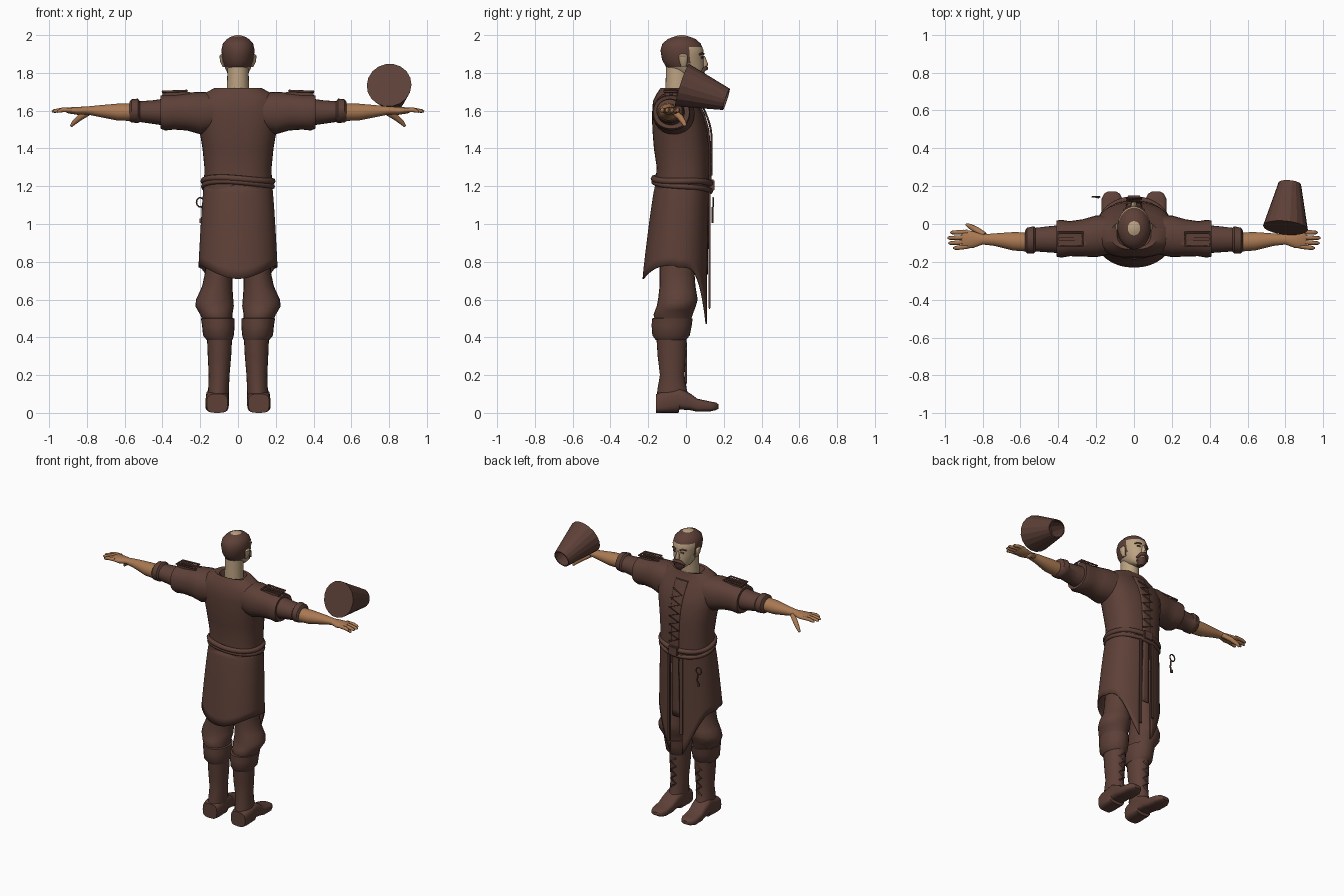
import bpy, bmesh, math
from mathutils import Vector

if "Cube" in bpy.data.objects:
    bpy.data.objects.remove(bpy.data.objects["Cube"])


def material(name, rgb):
    m = bpy.data.materials.new(name)
    m.use_nodes = True
    m.diffuse_color = (*rgb, 1)
    m.node_tree.nodes["Principled BSDF"].inputs["Base Color"].default_value = (*rgb, 1)
    return m


BROWN = material("dark brown", (0.109, 0.051, 0.038))
TAN = material("pale skin", (0.50, 0.36, 0.22))
SKIN = material("tanned skin", (0.40, 0.19, 0.085))


def finish(name, bm, mats, angle=40):
    bmesh.ops.recalc_face_normals(bm, faces=bm.faces)
    me = bpy.data.meshes.new(name)
    bm.to_mesh(me)
    bm.free()
    for m in mats:
        me.materials.append(m)
    ob = bpy.data.objects.new(name, me)
    bpy.context.collection.objects.link(ob)
    bpy.ops.object.select_all(action="DESELECT")
    ob.select_set(True)
    bpy.context.view_layer.objects.active = ob
    bpy.ops.object.shade_smooth_by_angle(angle=math.radians(angle))
    return ob


def loft(name, axis, rows, mat, side=1, power=1.0, n=24, rule=None, steps=1):
    """Rows are (position, u low, u high, v low, v high) along the axis."""
    if steps > 1:
        rows = [tuple(p + (q - p) * k / steps for p, q in zip(a, b))
                for a, b in zip(rows, rows[1:]) for k in range(steps)] + [rows[-1]]
    bm = bmesh.new()
    rings = []
    for t, u0, u1, v0, v1 in rows:
        ring = []
        for i in range(n):
            a = math.tau * i / n
            c, s = math.cos(a), math.sin(a)
            u = (u0 + u1) / 2 + (u1 - u0) / 2 * math.copysign(abs(c) ** power, c)
            v = (v0 + v1) / 2 + (v1 - v0) / 2 * math.copysign(abs(s) ** power, s)
            x, y, z = {"z": (u, v, t), "x": (t, u, v), "y": (u, t, v)}[axis]
            ring.append(bm.verts.new((x * side, y, z)))
        rings.append(ring)
    for a, b in zip(rings, rings[1:]):
        for i in range(n):
            j = (i + 1) % n
            bm.faces.new((a[i], a[j], b[j], b[i]))
    bm.faces.new(rings[0])
    bm.faces.new(rings[-1])
    mats = mat if isinstance(mat, list) else [mat]
    if rule:
        for f in bm.faces:
            f.material_index = rule(f.calc_center_median())
    return finish(name, bm, mats)


def tube(name, points, radius, mat, tips=None, closed=False):
    cu = bpy.data.curves.new(name, "CURVE")
    cu.dimensions = "3D"
    cu.bevel_depth = radius
    cu.bevel_resolution = 2
    cu.use_fill_caps = True
    sp = cu.splines.new("POLY")
    sp.points.add(len(points) - 1)
    for i, p in enumerate(points):
        sp.points[i].co = (*p, 1)
        sp.points[i].radius = tips[i] if tips else 1
    sp.use_cyclic_u = closed
    cu.materials.append(mat)
    ob = bpy.data.objects.new(name, cu)
    bpy.context.collection.objects.link(ob)
    return ob


def box(name, lo, hi, mat, bevel=0.004):
    bm = bmesh.new()
    bmesh.ops.create_cube(bm, size=1)
    for v in bm.verts:
        v.co = Vector([(a + b) / 2 + c * (b - a) for a, b, c in zip(lo, hi, v.co)])
    bmesh.ops.bevel(bm, geom=bm.edges[:], offset=bevel, segments=2, affect="EDGES")
    return finish(name, bm, [mat])


# Head with hair coloured by height and depth
def hair_rule(c):
    if c.z > 1.992 and abs(c.x) < 0.03:
        return 1
    return 0 if c.z > 1.935 or (c.z > 1.835 and c.y < 0.015) else 1


loft("head", "z", [(1.765, -.025, .025, .03, .075), (1.785, -.05, .05, -.03, .09),
                   (1.83, -.07, .07, -.105, .096), (1.87, -.082, .082, -.127, .093),
                   (1.92, -.088, .088, -.135, .093), (1.955, -.08, .08, -.125, .078),
                   (1.98, -.058, .058, -.095, .05), (1.993, -.033, .033, -.06, .015),
                   (2.0, -.012, .012, -.035, -.01)], [BROWN, TAN], n=36, rule=hair_rule, steps=2)
loft("neck", "z", [(1.64, -.065, .065, -.11, .02), (1.74, -.058, .058, -.108, .02),
                   (1.86, -.055, .055, -.105, .03)], TAN)
loft("nose", "z", [(1.835, -.014, .014, .07, .112), (1.845, -.017, .017, .07, .118),
                   (1.89, -.008, .008, .07, .1)], TAN, n=12)
loft("goatee", "z", [(1.755, -.015, .015, .04, .085), (1.78, -.038, .038, .04, .1),
                     (1.803, -.034, .034, .05, .102)], BROWN, n=16)
tube("moustache", [(-.045, .078, 1.795), (-.025, .098, 1.82), (0, .107, 1.825),
                   (.025, .098, 1.82), (.045, .078, 1.795)], .011, BROWN, [.5, 1, 1, 1, .5])
for s, tag in ((1, "left"), (-1, "right")):
    loft(tag + "_ear", "z", [(1.83, .065, .08, -.025, 0), (1.86, .07, .095, -.035, .008),
                             (1.89, .07, .098, -.04, .008), (1.9, .075, .09, -.03, 0)], TAN, s, n=12)
    tube(tag + "_eyebrow", [(s * .015, .094, 1.9), (s * .035, .086, 1.905), (s * .055, .072, 1.898)],
         .005, BROWN)
    tube(tag + "_eye", [(s * .022, .09, 1.882), (s * .042, .081, 1.882)], .005, BROWN)

# Tunic body
loft("tunic_body", "z", [(1.18, -.18, .18, -.165, .125), (1.3, -.178, .178, -.155, .123),
                         (1.4, -.188, .188, -.17, .122), (1.5, -.205, .205, -.178, .113),
                         (1.58, -.22, .22, -.18, .09), (1.65, -.215, .215, -.175, .055),
                         (1.69, -.18, .18, -.155, .03), (1.72, -.125, .125, -.135, .022),
                         (1.715, -.09, .09, -.125, .016), (1.67, -.065, .065, -.11, .01)],
     BROWN, n=40, power=.85)

# Coat skirt with a pointed hem either side of the front opening
bm = bmesh.new()
N, ROWS, columns = 72, 10, []
for i in range(N):
    a = math.tau * (i + .5) / N
    c, s = math.cos(a), math.sin(a)
    if s < 0:
        hem = .78 - .07 * (-s) ** 3
    else:
        hem = .77 - .33 * s ** 4
    if s > 0 and abs(c) < .16:
        hem = .73
    col = []
    for k in range(ROWS + 1):
        z = 1.22 + (hem - 1.22) * k / ROWS
        t = (1.22 - z) / .5
        wide = .178 + .034 * min(t, 1) ** .7
        back = -.16 - .07 * min(t, 1) ** .8
        front = .125 - .01 * min(t, 1)
        y = (front + back) / 2 + (front - back) / 2 * math.copysign(abs(s) ** .85, s)
        col.append(bm.verts.new((wide * c, y, z)))
    columns.append(col)
for i in range(N):
    a, b = columns[i], columns[(i + 1) % N]
    if abs(a[-1].co.z - b[-1].co.z) > .15:
        continue
    for k in range(ROWS):
        bm.faces.new((a[k], b[k], b[k + 1], a[k + 1]))
skirt = finish("coat_skirt", bm, [BROWN])
skirt.modifiers.new("cloth thickness", "SOLIDIFY").thickness = .008

# Belts, tilted down to the front
for name, lift, r, tilt in (("upper_belt", 1.225, .017, .09), ("lower_belt", 1.195, .014, .16)):
    pts = []
    for i in range(48):
        a = math.tau * i / 48
        y = -.02 + .15 * math.sin(a)
        pts.append((.182 * math.cos(a), y, lift - tilt * y + .008 * math.sin(2 * a)))
    tube(name, pts, r, BROWN, closed=True)
box("belt_buckle", (-.035, .125, 1.175), (.035, .15, 1.235), BROWN)
for x, end in ((-.05, .62), (.05, .55)):
    box("belt_tail", (x - .012, .118, end), (x + .012, .13, 1.2), BROWN)

# Chest placket and lacing
loft("placket", "z", [(1.2, -.03, .03, .09, .135), (1.4, -.035, .035, .08, .132),
                      (1.5, -.04, .04, .07, .123), (1.58, -.045, .045, .05, .1),
                      (1.67, -.05, .05, .01, .055)], BROWN, n=16, power=.5)
tube("lacing", [((-.038 if i % 2 else .038), .135 - max(0, i - 7) ** 1.6 * .0035, 1.26 + i * .03)
                for i in range(13)], .005, BROWN)

# Key ring hanging beside the belt
ring = [(-.2 + .02 * math.cos(i * math.tau / 20), .143, 1.115 + .024 * math.sin(i * math.tau / 20))
        for i in range(20)]
tube("key_ring", ring, .004, BROWN, closed=True)
tube("key_chain", [(-.19, .14, 1.09), (-.187, .14, 1.05), (-.19, .14, 1.005)], .005, BROWN)
box("key_bit", (-.205, .137, 1.005), (-.187, .144, 1.03), BROWN, .002)

for s, tag in ((1, "left"), (-1, "right")):
    # Sleeves
    loft(tag + "_upper_sleeve", "x", [(.08, -.15, .04, 1.5, 1.69), (.2, -.175, .045, 1.475, 1.7),
                                      (.27, -.172, .025, 1.495, 1.695), (.34, -.17, .015, 1.5, 1.685),
                                      (.385, -.178, .022, 1.495, 1.685), (.41, -.172, .018, 1.505, 1.68),
                                      (.405, -.15, -.01, 1.53, 1.66)], BROWN, s, .9)
    loft(tag + "_lower_sleeve", "x", [(.38, -.155, -.005, 1.52, 1.665), (.45, -.15, -.012, 1.53, 1.655),
                                      (.52, -.145, -.02, 1.54, 1.65), (.53, -.157, -.012, 1.535, 1.664),
                                      (.565, -.155, -.02, 1.537, 1.66), (.575, -.145, -.035, 1.545, 1.645)],
         BROWN, s)
    # Forearm and hand
    loft(tag + "_forearm", "x", [(.54, -.147, -.045, 1.545, 1.64), (.64, -.14, -.043, 1.548, 1.637),
                                 (.74, -.115, -.05, 1.568, 1.628), (.8, -.108, -.055, 1.58, 1.622),
                                 (.85, -.127, -.038, 1.578, 1.62), (.9, -.13, -.03, 1.586, 1.617),
                                 (.91, -.122, -.04, 1.592, 1.612)], SKIN, s)
    for y, tip in ((-.119, .955), (-.094, .98), (-.069, .985), (-.042, .97)):
        tube(tag + "_finger", [(s * .88, y, 1.603), (s * .93, y * 1.05, 1.604), (s * (tip - .01), y * 1.07, 1.598),
                               (s * tip, y * 1.07, 1.595)], .012, SKIN, [1, 1, .8, .4])
    tube(tag + "_thumb", [(s * .79, -.06, 1.592), (s * .835, -.03, 1.565), (s * .87, -.01, 1.535),
                          (s * .885, -.004, 1.517)], .017, SKIN, [1, 1, .75, .4])
    # Shoulder straps and buckles
    for y in (-.1, -.06):
        box(tag + "_shoulder_strap", (min(s * .25, s * .4), y - .012, 1.675),
            (max(s * .25, s * .4), y + .012, 1.7), BROWN)
    frame = [(s * .27, -.115, 1.705), (s * .4, -.115, 1.7), (s * .4, -.045, 1.7), (s * .27, -.045, 1.705)]
    tube(tag + "_buckle", frame, .006, BROWN, closed=True)
    tube(tag + "_shoulder_stitching", [(s * (.2 + .015 * i), -.168 + .0015 * i, 1.6 + (.02 if i % 2 else 0))
                                       for i in range(13)], .004, BROWN)
    # Trousers and boots
    loft(tag + "_trouser_leg", "z", [(1.0, .0, .165, -.14, .07), (.74, .03, .175, -.14, .045),
                                     (.67, .03, .19, -.14, .05), (.6, .025, .222, -.148, .062),
                                     (.565, .022, .226, -.155, .052), (.52, .03, .2, -.172, .035),
                                     (.47, .03, .18, -.16, .02)], BROWN, s, steps=2)
    loft(tag + "_boot_cuff", "z", [(.385, .03, .165, -.16, 0), (.41, .022, .185, -.178, .02),
                                   (.46, .018, .19, -.182, .03), (.5, .018, .196, -.18, .035),
                                   (.505, .04, .17, -.16, .01)], BROWN, s)
    loft(tag + "_boot_shaft", "z", [(.04, .05, .165, -.155, .03), (.12, .048, .158, -.152, .005),
                                    (.2, .045, .155, -.138, -.008), (.3, .036, .16, -.15, 0),
                                    (.42, .03, .165, -.158, .005)], BROWN, s)
    loft(tag + "_boot_foot", "y", [(-.158, .055, .165, .0, .1), (-.13, .048, .172, .0, .11),
                                   (-.04, .048, .17, .0, .13), (-.035, .048, .17, .018, .13),
                                   (.02, .055, .17, .015, .105), (.06, .058, .172, .006, .075),
                                   (.13, .06, .172, .008, .06), (.16, .075, .158, .015, .055),
                                   (.172, .095, .138, .022, .045)], BROWN, s, .6)
    tube(tag + "_boot_laces", [(s * (.08 if i % 2 else .12), .0, .16 + i * .03) for i in range(8)],
         .006, BROWN)

# Tapered bucket: closed wide end, hollow narrow end
bm = bmesh.new()
base, mouth = Vector((.8, -.02, 1.735)), Vector((.823, .213, 1.66))
axis = (mouth - base).normalized()
side = axis.cross(Vector((0, 0, 1))).normalized()
up = side.cross(axis)
rings = []
for t, r in ((0, .119), (1, .06), (1, .053), (.08, .108)):
    rings.append([bm.verts.new(base.lerp(mouth, t) + r * (side * math.cos(a) + up * math.sin(a)))
                  for a in (math.tau * i / 18 for i in range(18))])
for a, b in zip(rings, rings[1:]):
    for i in range(18):
        bm.faces.new((a[i], a[i - 1], b[i - 1], b[i]))
bm.faces.new(rings[0])
bm.faces.new(rings[-1])
finish("bucket", bm, [BROWN], 15)
